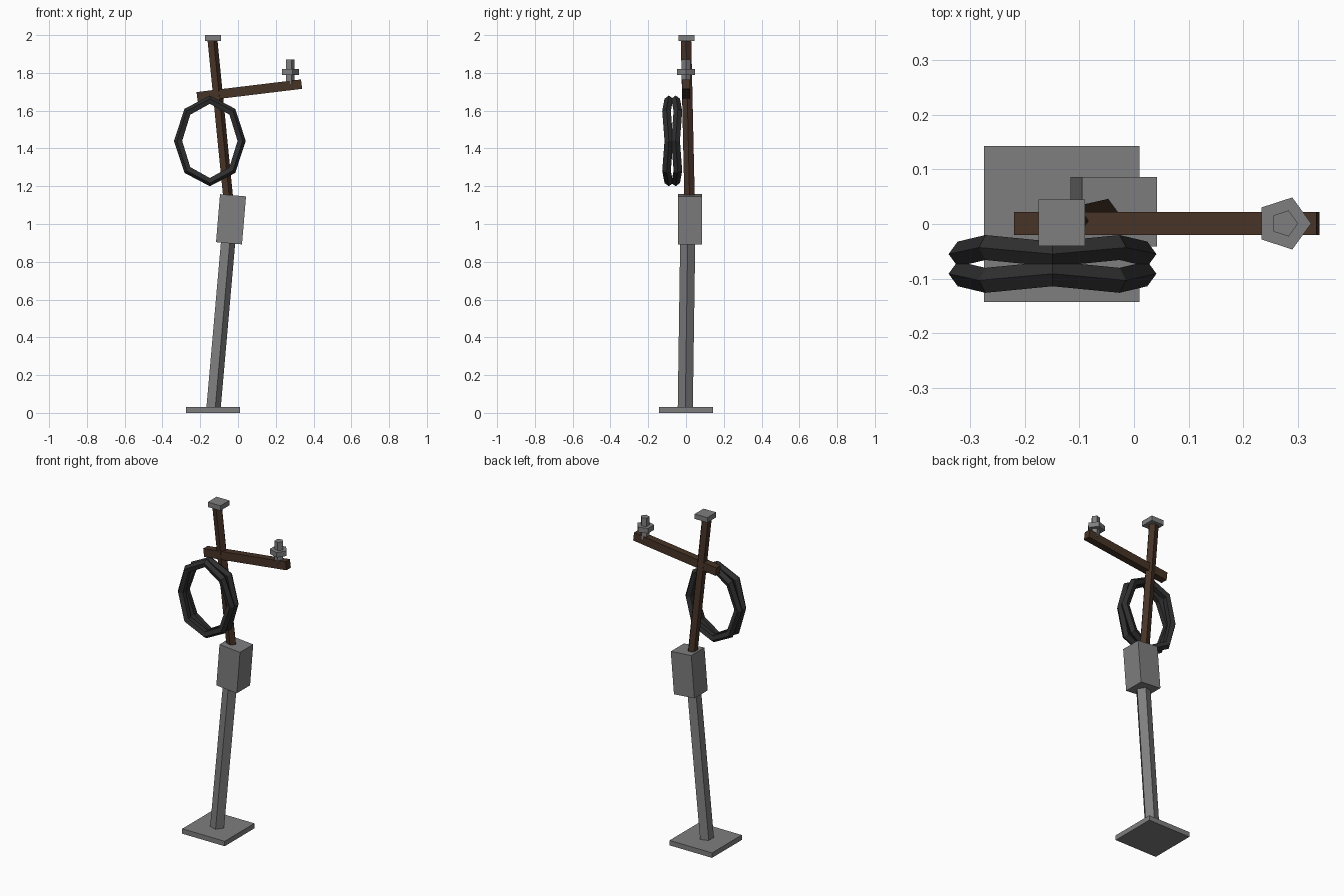
import bpy, bmesh, math
from mathutils import Vector

if "Cube" in bpy.data.objects:
    bpy.data.objects.remove(bpy.data.objects["Cube"])


def material(name, color):
    m = bpy.data.materials.new(name)
    m.diffuse_color = (*color, 1)
    m.use_nodes = True
    m.node_tree.nodes["Principled BSDF"].inputs["Base Color"].default_value = m.diffuse_color
    return m


GREY = material("grey metal", (0.21, 0.21, 0.215))
WOOD = material("dark wood", (0.062, 0.033, 0.020))
RUBBER = material("black cable", (0.028, 0.028, 0.029))


def finish(name, bm, mat):
    bmesh.ops.recalc_face_normals(bm, faces=bm.faces[:])
    me = bpy.data.meshes.new(name)
    bm.to_mesh(me)
    bm.free()
    me.materials.append(mat)
    ob = bpy.data.objects.new(name, me)
    bpy.context.collection.objects.link(ob)
    return ob


def box(name, center, size, mat, tilt=0.0):
    """Box tilted about the y axis by degrees."""
    bm = bmesh.new()
    bmesh.ops.create_cube(bm, size=1)
    bmesh.ops.scale(bm, vec=size, verts=bm.verts[:])
    ob = finish(name, bm, mat)
    ob.location = center
    ob.rotation_euler.y = math.radians(tilt)
    return ob


def prism(name, a, b, r, mat, sides=5):
    """Leaning prism between two points, one corner toward +x."""
    bm = bmesh.new()
    rings = []
    for p in (a, b):
        rings.append([bm.verts.new(Vector(p) + Vector((r * math.cos(t), r * math.sin(t), 0)))
                      for t in (math.tau * i / sides for i in range(sides))])
    for ring in rings:
        bm.faces.new(ring)
    for i in range(sides):
        j = (i + 1) % sides
        bm.faces.new((rings[0][i], rings[0][j], rings[1][j], rings[1][i]))
    return finish(name, bm, mat)


def cable_loop(name, center, rx, rz, side, r, mat, segments=8, sides=5):
    """Oval eight-sided loop that bulges sideways at its diagonals."""
    bm = bmesh.new()
    rings = []
    for i in range(segments):
        t = math.tau * i / segments
        out = Vector((math.cos(t), 0, math.sin(t)))
        off = side * (0.018 + 0.012 * abs(math.sin(2 * t)))
        p = Vector(center) + Vector((rx * out.x, off, rz * out.z))
        rings.append([bm.verts.new(p + out * r * math.cos(u) + Vector((0, r * math.sin(u), 0)))
                      for u in (math.tau * k / sides for k in range(sides))])
    for i in range(segments):
        p, q = rings[i], rings[(i + 1) % segments]
        for k in range(sides):
            n = (k + 1) % sides
            bm.faces.new((p[k], p[n], q[n], q[k]))
    return finish(name, bm, mat)


# Base and lower metal post
box("base_plate", (-0.132, 0, 0.015), (0.285, 0.285, 0.03), GREY)
prism("lower_post", (-0.134, -0.004, 0.02), (-0.055, 0.009, 0.92), 0.042, GREY)

# Sleeve joining the two posts
box("sleeve", (-0.037, 0.022, 1.025), (0.138, 0.127, 0.255), GREY, 4.8)

# Upper wooden pole and cap
prism("upper_pole", (-0.053, 0.019, 1.12), (-0.138, 0.0, 1.975), 0.029, WOOD)
box("pole_cap", (-0.132, 0.002, 1.985), (0.085, 0.085, 0.03), GREY)

# Crossarm with insulator
box("crossarm", (0.060, 0.001, 1.707), (0.557, 0.042, 0.05), WOOD, -6.9)
prism("insulator_stem", (0.275, 0.001, 1.74), (0.275, 0.001, 1.87), 0.025, GREY)
prism("insulator_disc", (0.274, 0.001, 1.79), (0.274, 0.001, 1.82), 0.05, GREY)

# Hanging cable coil
for side, name in ((-1, "cable_loop_front"), (1, "cable_loop_back")):
    cable_loop(name, (-0.149, -0.073, 1.44), 0.166, 0.216, side, 0.024, RUBBER)
